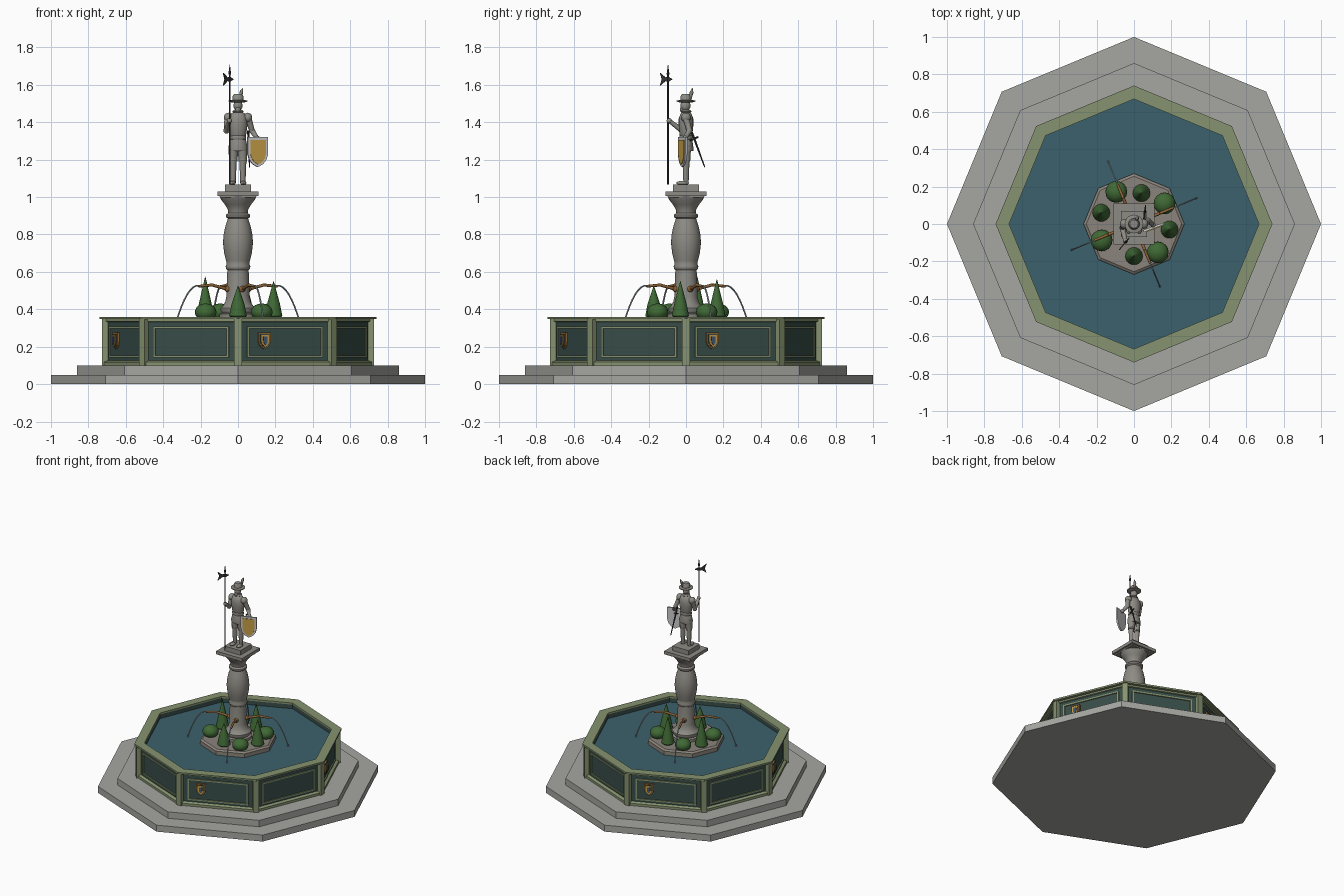
import bpy, bmesh
from math import sin, cos, pi, radians
from mathutils import Vector, Matrix

if "Cube" in bpy.data.objects:
    bpy.data.objects.remove(bpy.data.objects["Cube"])


def material(name, r, g, b):
    m = bpy.data.materials.new(name)
    m.diffuse_color = (r, g, b, 1)
    m.use_nodes = True
    m.node_tree.nodes["Principled BSDF"].inputs["Base Color"].default_value = m.diffuse_color
    return m


OLIVE = material("olive", .24, .29, .16)
DARK = material("dark_green", .04, .075, .065)
WATER = material("water", .045, .12, .15)
JET = material("jet", .35, .42, .46)
STONE = material("warm_stone", .27, .26, .23)
STEP = material("step_stone", .38, .38, .36)
SOIL = material("island_stone", .26, .23, .20)
LEAF = material("leaf", .05, .14, .035)
BRONZE = material("bronze", .28, .13, .04)
GOLD = material("gold", .55, .34, .06)
IRON = material("iron", .04, .04, .045)
BLUE = material("blue", .05, .09, .2)


def finish(name, bm, mat, smooth=False):
    bmesh.ops.remove_doubles(bm, verts=bm.verts, dist=1e-5)
    bmesh.ops.recalc_face_normals(bm, faces=bm.faces)
    me = bpy.data.meshes.new(name)
    bm.to_mesh(me)
    bm.free()
    ob = bpy.data.objects.new(name, me)
    bpy.context.collection.objects.link(ob)
    if mat:
        me.materials.append(mat)
    if smooth:
        bpy.ops.object.select_all(action='DESELECT')
        ob.select_set(True)
        bpy.context.view_layer.objects.active = ob
        bpy.ops.object.shade_smooth_by_angle(angle=radians(40))
    return ob


def lathe(name, prof, n, mat, at=(0, 0, 0), sc=(1, 1), ring=False, smooth=False):
    """Revolve (radius, z) points; ring closes the profile on itself."""
    bm = bmesh.new()
    loops = [[bm.verts.new((at[0] + r * sc[0] * cos(2 * pi * i / n),
                            at[1] + r * sc[1] * sin(2 * pi * i / n), at[2] + z))
              for i in range(n)] for r, z in prof]
    pairs = list(zip(loops, loops[1:]))
    if ring:
        pairs.append((loops[-1], loops[0]))
    else:
        bm.faces.new(loops[0])
        bm.faces.new(loops[-1])
    for a, b in pairs:
        for i in range(n):
            j = (i + 1) % n
            bm.faces.new((a[i], a[j], b[j], b[i]))
    return finish(name, bm, mat, smooth)


def frame_at(origin, angle):
    """Local x = sideways, y = up, z = outward at the given heading."""
    c, s = cos(angle), sin(angle)
    return Matrix(((-s, 0, c, origin[0]), (c, 0, s, origin[1]),
                   (0, 1, 0, origin[2]), (0, 0, 0, 1)))


def box(name, c, size, mat, mtx=Matrix()):
    bm = bmesh.new()
    bmesh.ops.create_cube(bm, size=1, matrix=mtx @ Matrix.Translation(c) @ Matrix.Diagonal((*size, 1)))
    return finish(name, bm, mat)


def plate(name, pts, depth, mat, mtx):
    bm = bmesh.new()
    a, b = [[bm.verts.new(mtx @ Vector((x, y, z))) for x, y in pts] for z in (-depth / 2, depth / 2)]
    bm.faces.new(a)
    bm.faces.new(b)
    for i in range(len(pts)):
        j = (i + 1) % len(pts)
        bm.faces.new((a[i], a[j], b[j], b[i]))
    return finish(name, bm, mat)


def limb(name, p, q, r1, r2, mat=STONE, n=12):
    p, q = Vector(p), Vector(q)
    d = q - p
    m = Matrix.Translation((p + q) / 2) @ d.to_track_quat('Z', 'Y').to_matrix().to_4x4()
    bm = bmesh.new()
    bmesh.ops.create_cone(bm, cap_ends=True, segments=n, radius1=r1, radius2=r2, depth=d.length, matrix=m)
    return finish(name, bm, mat, True)


def ball(name, c, r, mat=STONE):
    bm = bmesh.new()
    bmesh.ops.create_uvsphere(bm, u_segments=16, v_segments=10, radius=1,
                              matrix=Matrix.Translation(c) @ Matrix.Diagonal((*r, 1)))
    return finish(name, bm, mat, True)


def shield(name, w, h, depth, mtx, layers):
    pts = [(-.5, .5), (.5, .5), (.5, -.05), (.42, -.25), (.25, -.4), (0, -.5),
           (-.25, -.4), (-.42, -.25), (-.5, -.05)]
    for k, (f, mat) in enumerate(layers):
        plate(f"{name}_layer_{k}", [(x * w * f, y * (h - w * (1 - f))) for x, y in pts], depth, mat,
              mtx @ Matrix.Translation((0, 0, .004 * k)))


# Octagonal steps and basin
lathe("lower_step", [(1, 0), (1, .05)], 8, STEP)
lathe("upper_step", [(.86, .05), (.86, .10)], 8, STEP)
lathe("basin_wall", [(.705, .10), (.705, .35), (.67, .35), (.67, .10)], 8, DARK, ring=True)
lathe("basin_foot", [(.725, .10), (.725, .118), (.705, .127), (.70, .10)], 8, OLIVE, ring=True)
lathe("basin_top_band", [(.70, .33), (.715, .335), (.715, .35), (.70, .35)], 8, OLIVE, ring=True)
lathe("basin_rim", [(.74, .347), (.74, .36), (.668, .36), (.668, .347)], 8, OLIVE, ring=True)
lathe("water_surface", [(.672, .30), (.672, .315)], 8, WATER)

# Corner posts, panel mouldings and small shields
for k in range(8):
    post = frame_at((0, 0, 0), k * pi / 4)
    box(f"corner_post_{k}", (0, .225, .706), (.042, .25, .042), OLIVE, post)
    a = (k + .5) * pi / 4
    m = frame_at((.652 * cos(a), .652 * sin(a), .225), a)
    for s in (-1, 1):
        box(f"panel_rail_{k}_{s}", (0, s * .077, 0), (.436, .011, .014), OLIVE, m)
        box(f"panel_stile_{k}_{s}", (s * .213, 0, 0), (.011, .154, .014), OLIVE, m)
    if k % 2 == 0:
        shield(f"basin_shield_{k}", .07, .09, .016, m @ Matrix.Translation((-.12, .007, .003)),
               [(1, BRONZE), (.76, DARK), (.62, GOLD), (.34, BLUE)])

# Planted island
lathe("island", [(.27, .30), (.27, .345), (.255, .355)], 8, SOIL)
for i, (x, y, top) in enumerate([(-.175, .06, .575), (.04, .165, .56), (.19, -.03, .55), (0, -.172, .525)]):
    lathe(f"conical_shrub_{i}", [(.03, .35), (.047, .365), (.034, .43), (.001, top)], 14, LEAF, (x, y, 0), smooth=True)
for i, (x, y) in enumerate([(-.095, .172), (.163, .11), (.127, -.152), (-.173, -.088)]):
    ball(f"round_shrub_{i}", (x, y, .385), (.058, .058, .046), LEAF)

# Column
lathe("column", [(.10, .35), (.10, .375), (.085, .38), (.094, .392), (.094, .408), (.08, .42), (.068, .44),
                 (.062, .47), (.057, .61), (.064, .618), (.066, .63), (.06, .642), (.064, .66), (.074, .70),
                 (.08, .755), (.077, .80), (.066, .85), (.054, .885), (.064, .893), (.064, .905), (.052, .915),
                 (.055, .935), (.07, .96), (.09, .985), (.10, 1.01)], 32, STONE, smooth=True)
box("capital_slab", (0, 0, 1.019), (.22, .22, .024), STONE)
box("capital_under_slab", (0, 0, 1.003), (.19, .19, .01), STONE)
box("statue_plinth", (0, 0, 1.048), (.138, .138, .036), STONE)

# Spouts and water jets
for k in range(4):
    a = pi / 8 + k * pi / 2
    P = lambda r, z: (r * cos(a), r * sin(a), z)
    limb(f"spout_{k}", P(.05, .505), P(.15, .53), .009, .008, BRONZE)
    limb(f"spout_tip_{k}", P(.15, .53), P(.228, .523), .008, .007, BRONZE)
    ball(f"spout_boss_{k}", P(.06, .508), (.017, .017, .017), BRONZE)
    arc = [(.225 + .138 * t, .526 + .025 * t - .236 * t * t) for t in [i / 8 for i in range(9)]]
    for i in range(8):
        limb(f"water_jet_{k}_{i}", P(*arc[i]), P(*arc[i + 1]), .0045, .0045, JET, 6)

# Statue: legs
for s, n in ((-1, "right"), (1, "left")):
    x = .026 * s
    limb(n + "_calf", (x, 0, 1.075), (x, 0, 1.20), .014, .019)
    limb(n + "_thigh", (x, 0, 1.19), (x * .9, 0, 1.275), .022, .028)
    ball(n + "_knee_cuff", (x, 0, 1.198), (.023, .024, .011))
    ball(n + "_foot", (x * 1.1, -.018, 1.075), (.016, .034, .012))
    ball(n + "_pauldron", (.052 * s, 0, 1.425), (.024, .026, .026))
# Torso, head and hat
lathe("torso", [(.05, 1.245), (.052, 1.26), (.044, 1.30), (.038, 1.318), (.043, 1.33), (.05, 1.38),
                (.05, 1.42), (.036, 1.448), (.016, 1.458)], 20, STONE, sc=(1, .78), smooth=True)
lathe("belt", [(.041, 1.308), (.044, 1.313), (.044, 1.323), (.041, 1.328)], 20, STONE, sc=(1, .82))
lathe("collar", [(.022, 1.45), (.03, 1.457), (.022, 1.466)], 16, STONE, smooth=True)
ball("head", (0, -.003, 1.489), (.024, .027, .031))
ball("beard", (0, -.022, 1.468), (.013, .011, .015))
lathe("hat", [(.03, 1.505), (.05, 1.511), (.05, 1.516), (.03, 1.519), (.029, 1.54), (.022, 1.55)], 20, STONE, smooth=True)
limb("feather_base", (.012, .022, 1.52), (.017, .03, 1.56), .006, .010)
limb("feather_tip", (.017, .03, 1.56), (.026, .034, 1.582), .010, .002)

# Arms
def arm(n, a, b, c):
    limb(n + "_upper_arm", a, b, .018, .015)
    ball(n + "_elbow", b, (.016, .016, .016))
    limb(n + "_forearm", b, c, .015, .011)
    ball(n + "_hand", c, (.014, .014, .014))


arm("right", (-.055, 0, 1.42), (-.062, -.02, 1.355), (-.046, -.09, 1.408))
arm("left", (.055, 0, 1.42), (.075, .018, 1.355), (.102, -.005, 1.315))

# Halberd
hx, hy = -.044, -.096
limb("halberd_shaft", (hx, hy, 1.066), (hx, hy, 1.66), .005, .005, IRON, 8)
limb("halberd_spike", (hx, hy, 1.655), (hx, hy, 1.71), .008, .0005, IRON, 8)
plate("halberd_blade", [(-.03, 0), (-.004, .012), (.02, .01), (.055, .034), (.042, 0), (.055, -.034), (.02, -.01),
                        (-.004, -.012)], .006, IRON, frame_at((hx, hy, 1.63), radians(140)))

# Hand shield and sword
shield("hand_shield", .116, .16, .012, frame_at((.105, -.018, 1.24), radians(-70)), [(1, None), (.76, GOLD)])
limb("sword_blade", (.056, .045, 1.31), (.062, .10, 1.16), .006, .003, IRON, 8)
limb("sword_grip", (.055, .027, 1.355), (.056, .045, 1.31), .006, .006, IRON, 8)
limb("sword_guard", (.055, .02, 1.302), (.055, .066, 1.322), .005, .005, IRON, 8)
